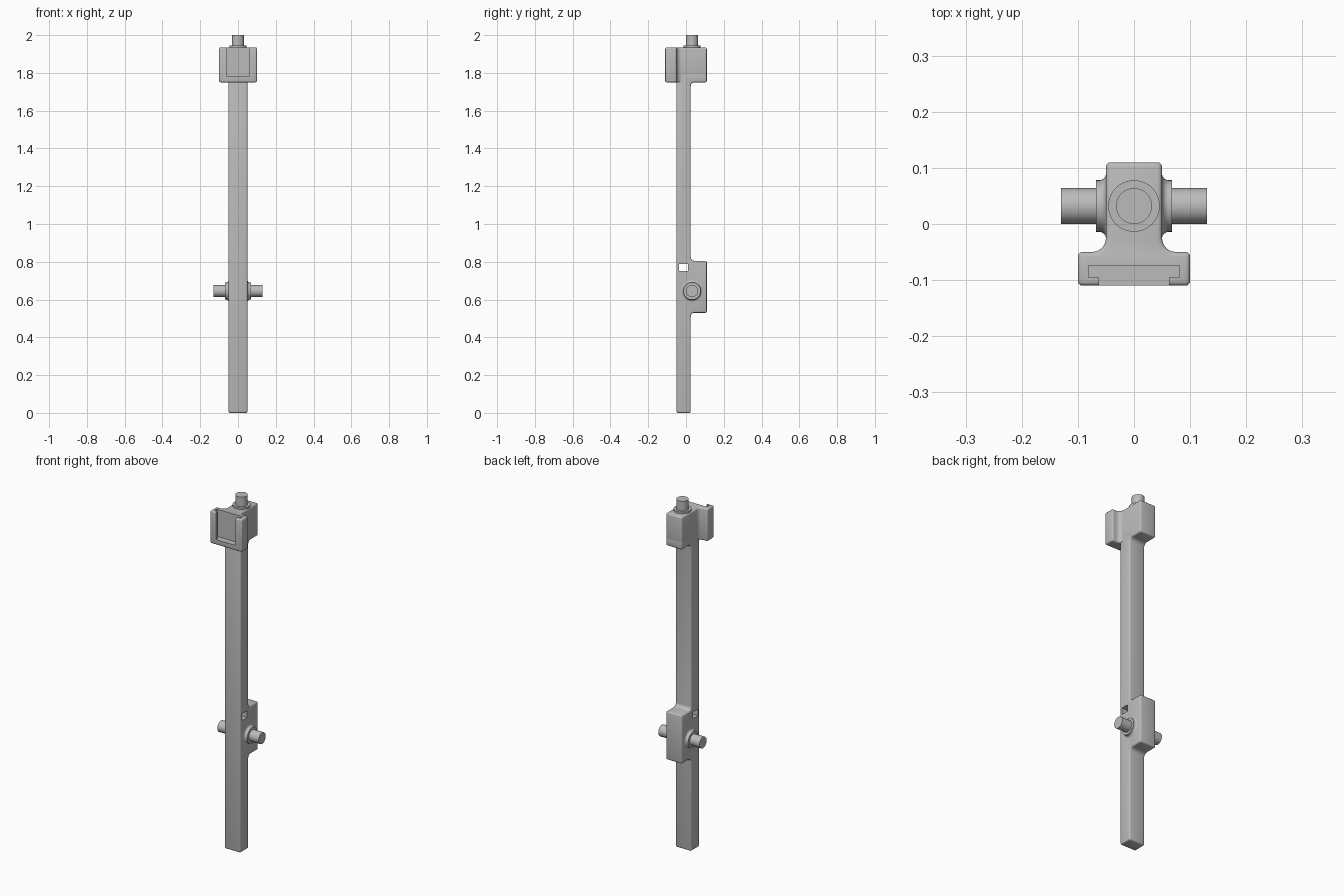
import bpy, bmesh, math
from mathutils import Matrix, Vector

cube = bpy.data.objects.get("Cube")
if cube:
    bpy.data.objects.remove(cube, do_unlink=True)

grey = bpy.data.materials.new("plain_grey")
grey.use_nodes = True
COLOUR = (0.5, 0.5, 0.5, 1)
grey.diffuse_color = COLOUR
grey.node_tree.nodes["Principled BSDF"].inputs["Base Color"].default_value = COLOUR


def make(name, bm):
    bmesh.ops.recalc_face_normals(bm, faces=bm.faces)
    mesh = bpy.data.meshes.new(name)
    bm.to_mesh(mesh)
    bm.free()
    mesh.materials.append(grey)
    obj = bpy.data.objects.new(name, mesh)
    bpy.context.collection.objects.link(obj)
    return obj


def activate(obj):
    bpy.ops.object.select_all(action='DESELECT')
    obj.select_set(True)
    bpy.context.view_layer.objects.active = obj


def prism(name, points, place, direction):
    """Extrude an outline; place maps each 2D point into space."""
    bm = bmesh.new()
    face = bm.faces.new([bm.verts.new(place(*p)) for p in points])
    out = bmesh.ops.extrude_face_region(bm, geom=[face])
    moved = [v for v in out["geom"] if isinstance(v, bmesh.types.BMVert)]
    bmesh.ops.translate(bm, verts=moved, vec=direction)
    return make(name, bm)


def arc(cx, cy, r, start, end, steps=6):
    return [(cx + r * math.cos(math.radians(start + (end - start) * i / steps)),
             cy + r * math.sin(math.radians(start + (end - start) * i / steps)))
            for i in range(steps + 1)]


def bevel(obj, width):
    mod = obj.modifiers.new("rounded_edges", 'BEVEL')
    mod.width, mod.segments = width, 3
    mod.limit_method, mod.angle_limit = 'ANGLE', math.radians(30)
    mod.use_clamp_overlap = False
    activate(obj)
    bpy.ops.object.modifier_apply(modifier=mod.name)


def cut(obj, cutter):
    mod = obj.modifiers.new("cut", 'BOOLEAN')
    mod.operation, mod.solver, mod.object = 'DIFFERENCE', 'EXACT', cutter
    activate(obj)
    bpy.ops.object.modifier_apply(modifier=mod.name)
    bpy.data.objects.remove(cutter, do_unlink=True)


def smooth(obj):
    activate(obj)
    bpy.ops.object.shade_smooth_by_angle(angle=math.radians(35))


def pin(name, profile, origin, axis):
    """Turn a (radius, distance) profile about the given axis."""
    bm = bmesh.new()
    verts = [bm.verts.new((r, 0, h)) for r, h in profile]
    edges = [bm.edges.new(pair) for pair in zip(verts, verts[1:])]
    bmesh.ops.spin(bm, geom=verts + edges, cent=(0, 0, 0), axis=(0, 0, 1),
                   angle=math.tau, steps=40)
    bmesh.ops.remove_doubles(bm, verts=bm.verts, dist=0.0002)
    turn = Vector((0, 0, 1)).rotation_difference(Vector(axis)).to_matrix().to_4x4()
    bm.transform(Matrix.Translation(origin) @ turn)
    smooth(make(name, bm))


HALF, FRONT, REAR, BACK = 0.05, -0.05, 0.025, 0.11
BASE, TOP = 1.75, 1.935
F = 0.02

# Shaft with the pivot block and the rear shoulder under the head
outline = [(FRONT, 0), (REAR, 0)]
outline += arc(REAR + F, 0.53 - F, F, 180, 90) + [(BACK, 0.53), (BACK, 0.805)]
outline += arc(REAR + F, 0.805 + F, F, 270, 180)
outline += arc(REAR + F, BASE - F, F, 180, 90)
outline += [(BACK, BASE), (BACK, 1.8), (FRONT, 1.8)]
shaft = prism("shaft", outline, lambda y, z: (-HALF, y, z), (2 * HALF, 0, 0))
bevel(shaft, 0.008)
window = [(-0.036, 0.75), (0.01, 0.75), (0.01, 0.788), (-0.036, 0.788)]
cut(shaft, prism("window_cutter", window, lambda y, z: (-0.2, y, z), (0.4, 0, 0)))
smooth(shaft)

# Head: T-shaped block with a wide front plate
R = 0.025
side = [(0.1, -0.11), (0.1, FRONT)] + arc(HALF + R, FRONT + R, R, 270, 180)
side += [(HALF, BACK)]
mirrored = [(-x, y) for x, y in reversed(side)]
head = prism("head", side + mirrored, lambda x, y: (x, y, BASE), (0, 0, TOP - BASE))
bevel(head, 0.008)

# T-slot in the front plate, open at the top
half_slot = [(0.062, -0.13), (0.062, -0.095), (0.081, -0.095), (0.081, -0.074)]
slot = half_slot + [(-x, y) for x, y in reversed(half_slot)]
cut(head, prism("slot_cutter", slot, lambda x, y: (x, y, 1.78), (0, 0, 0.3)))
smooth(head)

# Pins with flared collars
PIN_Y, PIN_R, COLLAR_R = 0.032, 0.032, 0.046
pin("top_pin", [(0, -0.02), (COLLAR_R, -0.02), (COLLAR_R, 0.01), (PIN_R, 0.01),
                (PIN_R, 0.065), (0, 0.065)], (0, PIN_Y, TOP), (0, 0, 1))
flare = [(0, -0.01), (0.058, -0.01)]
flare += arc(0.058, 0.012, 0.012, 270, 180)
flare += [(COLLAR_R, 0.018), (PIN_R, 0.018), (PIN_R, 0.08), (0, 0.08)]
for name, s in (("left_pin", 1), ("right_pin", -1)):
    pin(name, flare, (s * HALF, PIN_Y, 0.645), (s, 0, 0))
